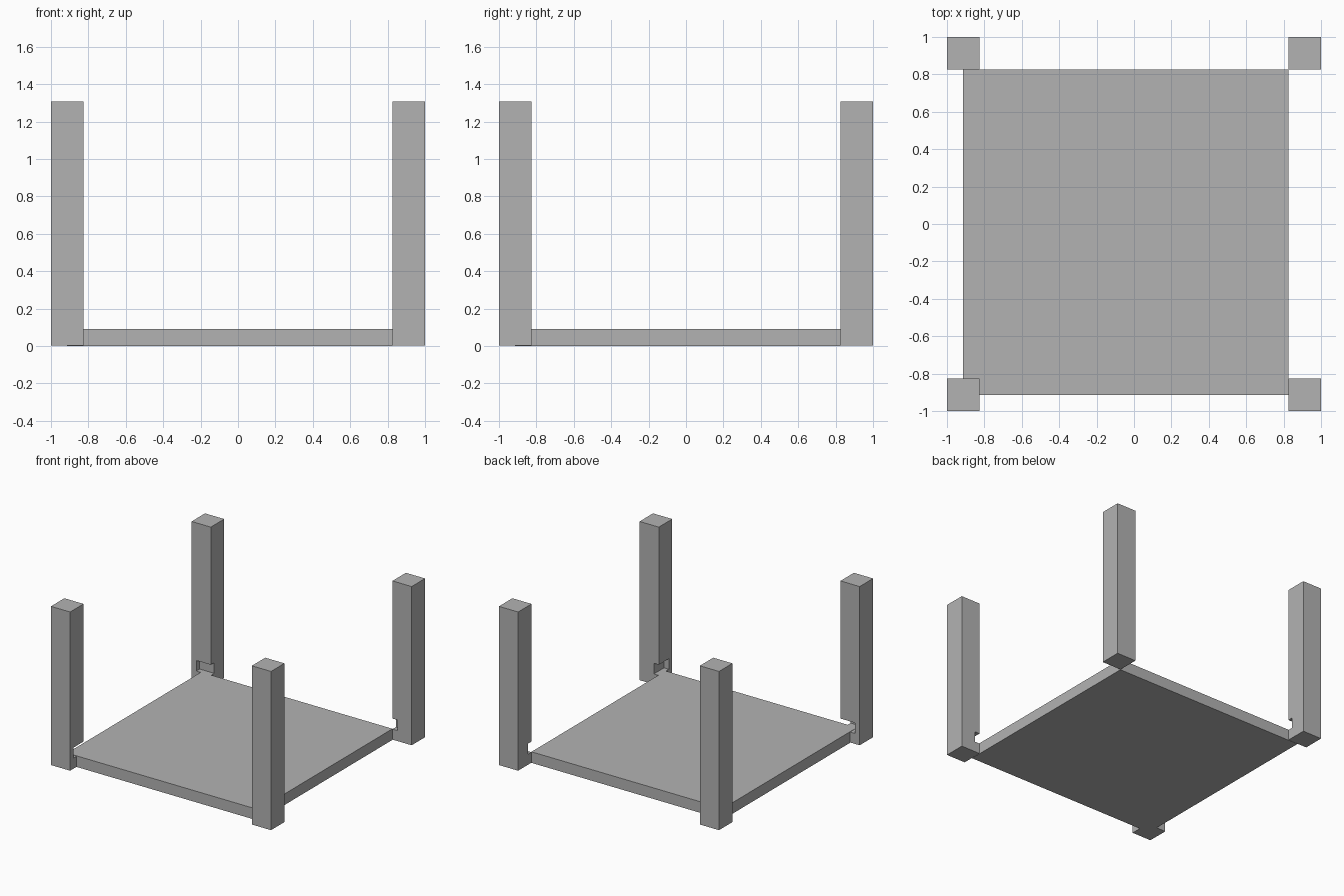
import bpy
import bmesh
from mathutils import Matrix, Vector

default = bpy.data.objects.get("Cube")
if default:
    bpy.data.objects.remove(default, do_unlink=True)

INNER = 0.826     # inner face of the legs
FOOT = 0.002      # legs start a hair above the board's underside
HEIGHT = 1.306

# Single grey material
grey = bpy.data.materials.new("plain_grey")
grey.use_nodes = True
colour = (0.45, 0.45, 0.45, 1.0)
grey.diffuse_color = colour
grey.node_tree.nodes["Principled BSDF"].inputs["Base Color"].default_value = colour


def box(name, low, high):
    """Axis-aligned box between two corners."""
    low, high = Vector(low), Vector(high)
    mesh = bpy.data.meshes.new(name)
    bm = bmesh.new()
    bmesh.ops.create_cube(bm, size=1, matrix=Matrix.LocRotScale(
        (low + high) / 2, None, high - low))
    bm.to_mesh(mesh)
    bm.free()
    mesh.materials.append(grey)
    obj = bpy.data.objects.new(name, mesh)
    bpy.context.scene.collection.objects.link(obj)
    return obj


# Board, set off-centre towards the front and right
box("board", (-0.914, -0.914, 0), (INNER, INNER, 0.091))

# Oversized board shape that cuts the slots in the legs
cutter = box("slot_cutter", (-0.957, -0.957, 0.088), (0.87, 0.87, 0.175))
cutter.hide_render = True

# Four square legs, each slotted on its inner corner
for x, side in ((-1, "right"), (1, "left")):
    for y, end in ((-1, "front"), (1, "back")):
        xs, ys = sorted((x, x * INNER)), sorted((y, y * INNER))
        leg = box(f"{end}_{side}_leg", (xs[0], ys[0], FOOT), (xs[1], ys[1], HEIGHT))
        slot = leg.modifiers.new("slot", "BOOLEAN")
        slot.operation = "DIFFERENCE"
        slot.solver = "EXACT"
        slot.object = cutter
        bpy.context.view_layer.objects.active = leg
        bpy.ops.object.modifier_apply(modifier=slot.name)

bpy.data.objects.remove(cutter, do_unlink=True)
